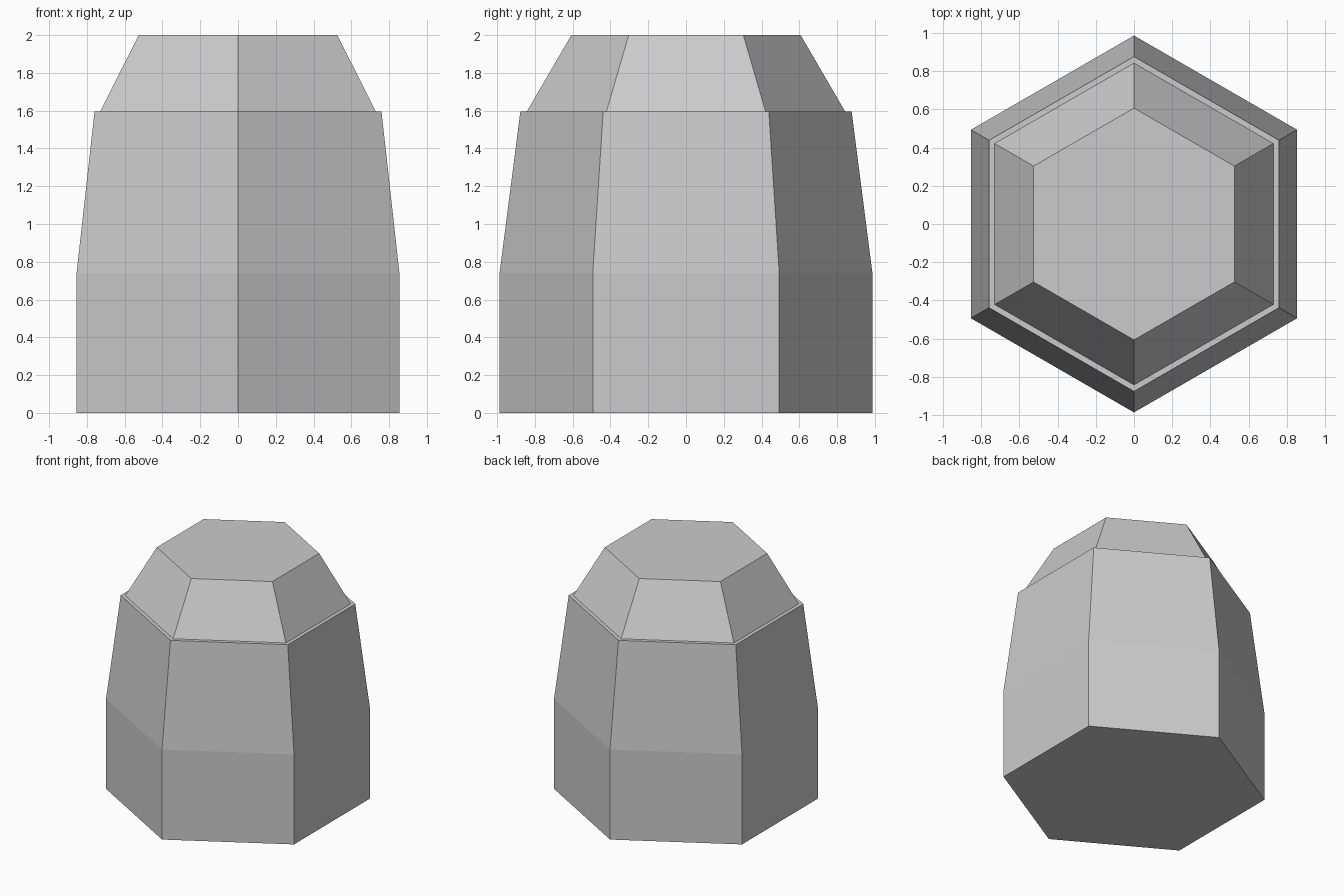
import bpy, bmesh
from math import sin, cos, tau

SIDES = 6

cube = bpy.data.objects.get("Cube")
if cube:
    bpy.data.objects.remove(cube, do_unlink=True)

# Single plain grey
grey = bpy.data.materials.new("plain grey")
grey.use_nodes = True
colour = (0.6, 0.6, 0.6, 1)
grey.diffuse_color = colour
grey.node_tree.nodes["Principled BSDF"].inputs["Base Color"].default_value = colour


def hex_loft(name, profile):
    """Closed, flat-shaded hexagonal solid through (radius, height) rings, corners on the y axis."""
    bm = bmesh.new()
    rings = []
    for radius, z in profile:
        rings.append([bm.verts.new((radius * sin(tau * i / SIDES), radius * cos(tau * i / SIDES), z))
                      for i in range(SIDES)])
    for low, high in zip(rings, rings[1:]):
        for i in range(SIDES):
            j = (i + 1) % SIDES
            bm.faces.new((low[i], low[j], high[j], high[i]))
    bm.faces.new(rings[0])
    bm.faces.new(rings[-1])
    bmesh.ops.recalc_face_normals(bm, faces=bm.faces[:])
    mesh = bpy.data.meshes.new(name)
    bm.to_mesh(mesh)
    bm.free()
    mesh.materials.append(grey)
    obj = bpy.data.objects.new(name, mesh)
    bpy.context.collection.objects.link(obj)
    return obj


# Body and stepped cap as one stacked profile, with a narrow ledge between them
hex_loft("hexagonal_body", [(0.987, 0), (0.987, 0.74), (0.877, 1.595),
                            (0.843, 1.595), (0.607, 2)])
